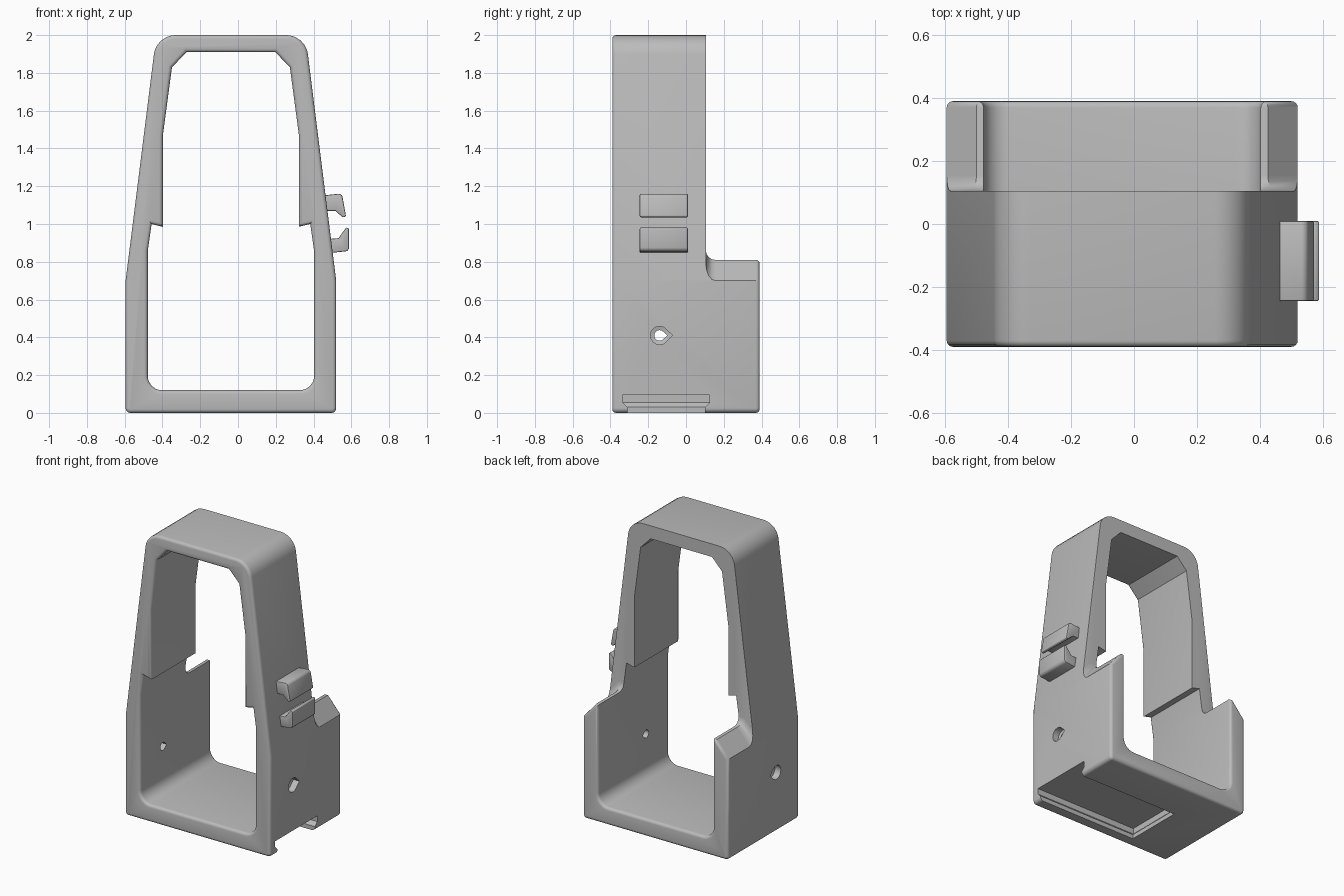
import bpy, bmesh
from math import sin, cos, tan, pi
from mathutils import Vector

old = bpy.data.objects.get("Cube")
if old:
    bpy.data.objects.remove(old)

grey = bpy.data.materials.new("light_grey_plastic")
grey.use_nodes = True
GREY = (0.5, 0.5, 0.5, 1)
grey.diffuse_color = GREY
grey.node_tree.nodes["Principled BSDF"].inputs["Base Color"].default_value = GREY

CX = -0.0375  # middle of the frame


def rounded(points, steps=6):
    """Polygon from (u, v, radius) corners, rounding those with a radius."""
    out = []
    for i, (u, v, r) in enumerate(points):
        p = Vector((u, v))
        if not r:
            out.append(p)
            continue
        d1 = (Vector(points[i - 1][:2]) - p).normalized()
        d2 = (Vector(points[(i + 1) % len(points)][:2]) - p).normalized()
        half = d1.angle(d2) / 2
        c = p + (d1 + d2).normalized() * r / sin(half)
        v1, v2 = (p + d * r / tan(half) - c for d in (d1, d2))
        out += [c + v1.lerp(v2, k / steps).normalized() * r for k in range(steps + 1)]
    return out


def mirrored(half):
    """Close a right-hand half profile, listed from bottom to top."""
    right = [(CX + u, v, r) for u, v, r in half]
    left = [(CX - u, v, r) for u, v, r in reversed(half)]
    return rounded(right + left)


def offset(poly, d):
    """Move the sides of an anticlockwise polygon outward by d."""
    out = []
    for i, p in enumerate(poly):
        e1 = (p - poly[i - 1]).normalized()
        e2 = (poly[(i + 1) % len(poly)] - p).normalized()
        n1, n2 = Vector((e1.y, -e1.x)), Vector((e2.y, -e2.x))
        out.append(p + (n1 + n2) * d / (1 + n1.dot(n2)))
    return out


def ends(w0, w1, s0, s1, n=4):
    """Layers with quarter-round ends: negative rounds in, positive flares out."""
    arc = [(1 - cos(k * pi / 2 / n), 1 - sin(k * pi / 2 / n)) for k in range(n + 1)]
    first = [(w0 + abs(s0) * a, s0 * b) for a, b in arc]
    last = [(w1 - abs(s1) * a, s1 * b) for a, b in reversed(arc)]
    return first + last


def loft(name, poly, layers, axis):
    """Solid through offset copies of a profile along an axis."""
    place = {"x": lambda p, w: (w, p.x, p.y),
             "y": lambda p, w: (p.x, w, p.y),
             "z": lambda p, w: (p.x, p.y, w)}[axis]
    bm = bmesh.new()
    rings = [[bm.verts.new(place(p, w)) for p in offset(poly, d)] for w, d in layers]
    for a, b in zip(rings, rings[1:]):
        for i in range(len(a)):
            bm.faces.new((a[i - 1], a[i], b[i], b[i - 1]))
    bm.faces.new(rings[0])
    bm.faces.new(rings[-1])
    bmesh.ops.recalc_face_normals(bm, faces=bm.faces)
    mesh = bpy.data.meshes.new(name)
    bm.to_mesh(mesh)
    bm.free()
    mesh.materials.append(grey)
    ob = bpy.data.objects.new(name, mesh)
    bpy.context.collection.objects.link(ob)
    return ob


def activate(ob):
    bpy.ops.object.select_all(action="DESELECT")
    ob.select_set(True)
    bpy.context.view_layer.objects.active = ob


def cut(body, cutter):
    cutter.hide_render = True
    activate(body)
    mod = body.modifiers.new("cut", "BOOLEAN")
    mod.operation = "DIFFERENCE"
    mod.solver = "EXACT"
    mod.object = cutter
    bpy.ops.object.modifier_apply(modifier=mod.name)
    bpy.data.objects.remove(cutter)


def smooth(ob):
    activate(ob)
    bpy.ops.object.shade_smooth_by_angle(angle=pi / 6)


R = 0.02
FRONT, STEP, BACK = -0.39, 0.105, 0.39

# Outer frame body
outer = mirrored([(0.5575, 0, 0.025), (0.5575, 0.7, 0), (0.395, 2, 0.115)])
frame = loft("frame", outer, ends(FRONT, BACK, -R, -R), "y")

# Tapered opening with thicker upper walls
inner = mirrored([(0.44, 0.12, 0.075), (0.44, 0.86, 0), (0.42, 1.0, 0),
                  (0.36, 0.985, 0), (0.36, 1.47, 0), (0.312, 1.83, 0),
                  (0.235, 1.91, 0)])
layers = [(FRONT - 0.1, R)] + ends(FRONT, BACK, R, R) + [(BACK + 0.1, R)]
cut(frame, loft("opening_cutter", inner, layers, "y"))

# Lower rear step with chamfered shoulders and a filleted root
back = mirrored([(0.4625, 0.81, 0), (0.7625, 0.465, 0), (0.7625, 3, 0)])
# list order runs from the right shoulder round to the left one
layers = ends(STEP, BACK, -0.05, R) + [(BACK + 0.1, R)]
cut(frame, loft("rear_cutter", back, layers, "y"))

# Teardrop side holes, wider at the outer faces
drop = [Vector((-0.14 + 0.028 * cos(a), 0.41 + 0.028 * sin(a)))
        for a in (pi / 4 + k * pi / 8 for k in range(13))]
drop.append(Vector((-0.1, 0.41)))
layers = [(-0.8, R), (-0.55, R), (-0.545, 0), (0.47, 0), (0.475, R), (0.8, R)]
cut(frame, loft("hole_cutter", drop, layers, "x"))

# Undercut slot in the base, open on the left side
slot = rounded([(-0.25, -0.31, 0), (0.8, -0.31, 0), (0.8, 0.1, 0), (-0.25, 0.1, 0)])
layers = [(-0.1, 0), (0.03, 0), (0.055, 0.025), (0.095, 0.025)]
cut(frame, loft("slot_cutter", slot, layers, "z"))
smooth(frame)

# Pair of hooked clips on the left wall
clips = {
    "upper_clip": [(0.44, 1.07, 0), (0.515, 1.07, 0), (0.555, 1.035, 0.006),
                   (0.572, 1.04, 0.006), (0.55, 1.162, 0.02), (0.44, 1.15, 0)],
    "lower_clip": [(0.47, 0.845, 0), (0.588, 0.857, 0.02), (0.588, 0.975, 0.006),
                   (0.573, 0.982, 0.006), (0.532, 0.925, 0), (0.47, 0.92, 0)],
}
for name, profile in clips.items():
    clip = loft(name, rounded(profile, 3), ends(-0.245, 0.01, -0.006, -0.006, 2), "y")
    smooth(clip)
